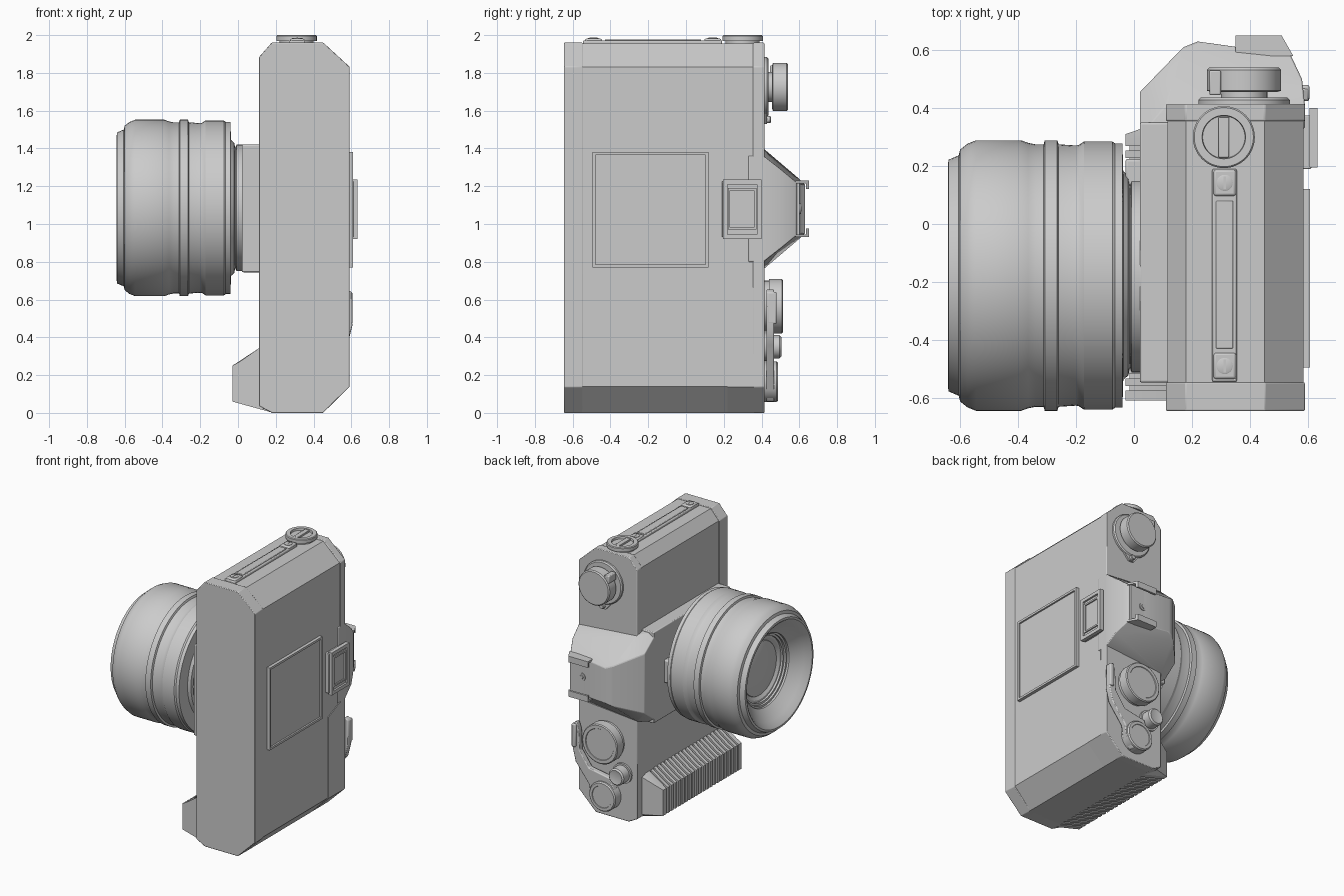
import bpy, bmesh, math
from mathutils import Vector


def finish(name, bm, bevel=0):
    bmesh.ops.recalc_face_normals(bm, faces=bm.faces)
    me = bpy.data.meshes.new(name)
    bm.to_mesh(me)
    bm.free()
    ob = bpy.data.objects.new(name, me)
    bpy.context.collection.objects.link(ob)
    if bevel:
        m = ob.modifiers.new("Bevel", 'BEVEL')
        m.width, m.segments, m.limit_method = bevel, 2, 'ANGLE'
    return ob


def place(axis, u, v, w):
    # (u, v) in the cross-section plane, w along the axis
    return {'x': (w, u, v), 'y': (u, w, v), 'z': (u, v, w)}[axis]


def extrude(name, pts, axis, a, b, bevel=0):
    bm = bmesh.new()
    rings = [[bm.verts.new(place(axis, u, v, w)) for u, v in pts] for w in (a, b)]
    n = len(pts)
    bm.faces.new(rings[0])
    bm.faces.new(rings[1])
    for i in range(n):
        j = (i + 1) % n
        bm.faces.new((rings[0][i], rings[0][j], rings[1][j], rings[1][i]))
    return finish(name, bm, bevel)


def box(name, x, y, z, bevel=0):
    return extrude(name, [(x[0], y[0]), (x[1], y[0]), (x[1], y[1]), (x[0], y[1])], 'z', z[0], z[1], bevel)


def hull(name, pts, bevel=0):
    bm = bmesh.new()
    for p in pts:
        bm.verts.new(p)
    bmesh.ops.convex_hull(bm, input=bm.verts)
    bmesh.ops.dissolve_limit(bm, angle_limit=0.02, verts=bm.verts, edges=bm.edges)
    return finish(name, bm, bevel)


def lathe(name, profile, axis, cu, cv, steps=64):
    # profile of (position along axis, radius)
    bm = bmesh.new()
    rings = []
    for w, r in profile:
        rings.append([bm.verts.new(place(axis, cu + r * math.cos(2 * math.pi * i / steps),
                                         cv + r * math.sin(2 * math.pi * i / steps), w))
                      for i in range(steps)])
    for p, q in zip(rings, rings[1:]):
        for i in range(steps):
            j = (i + 1) % steps
            bm.faces.new((p[i], p[j], q[j], q[i]))
    bm.faces.new(rings[0])
    bm.faces.new(rings[-1])
    return finish(name, bm)


def frame(name, y, z, x, t, depth):
    # raised rim around a rectangular panel on the back
    box(name + "_panel", (x[0], x[1] - depth), y, z)
    for k, (a, b) in enumerate(((y[0], y[0] + t), (y[1] - t, y[1]))):
        box(f"{name}_rim_side_{k}", x, (a, b), z)
    for k, (a, b) in enumerate(((z[0], z[0] + t), (z[1] - t, z[1]))):
        box(f"{name}_rim_end_{k}", x, (y[0] + t, y[1] - t), (a, b))


# Body, base plate and top cover
octagon = [(.18, 0), (.45, 0), (.585, .14), (.585, 1.83), (.45, 1.955), (.18, 1.955), (.115, 1.88), (.115, .04)]
outer = [(.18, 0), (.45, 0), (.59, .137), (.59, 1.833), (.452, 1.96), (.178, 1.96), (.11, 1.882), (.11, .037)]
extrude("body", octagon, 'y', -.56, .36)
extrude("base_plate", outer, 'y', -.645, -.547, .004)
extrude("top_cover", outer, 'y', .355, .415, .005)
low = [(.18, 0), (.45, 0), (.59, .137)]
hull("cover_step", [(x, y, z) for x, z in low + [(.11, .037)] for y in (.22, .36)]
     + [(x, y, z) for x in (.11, .59) for y, z in ((.22, .74), (.355, .80))])

# Front block holding the mount, and the pentaprism housing
box("mount_block", (.02, .14), (-.547, .35), (.745, 1.42), .006)
ZC = 1.08
prism = [(.02, .30, .337), (.14, .30, .337), (.02, .455, .22), (.17, .61, .15), (.22, .63, .13),
         (.26, .62, .13), (.40, .585, .14), (.54, .585, .14), (.58, .50, .21), (.59, .41, .28),
         (.59, .33, .28), (.11, .41, .32)]
hull("prism_housing", [(x, y, ZC + s * h) for x, y, h in prism for s in (1, -1)], .005)

# Accessory shoe
box("shoe_floor", (.35, .53), (.57, .602), (ZC - .145, ZC + .145))
side = [(.35, .58), (.55, .58), (.51, .65), (.35, .65)]
lip = [(.35, .635), (.518, .635), (.51, .65), (.35, .65)]
for k, s in enumerate((1, -1)):
    extrude(f"shoe_wall_{k}", side, 'z', ZC + s * .135, ZC + s * .15)
    extrude(f"shoe_lip_{k}", lip, 'z', ZC + s * .105, ZC + s * .15)
lathe("shoe_contact", [(.59, .028), (.608, .028), (.608, .014), (.612, .012)], 'y', .43, ZC, 24)

# Lens barrel with recessed front
LY, LZ = -.178, 1.085
barrel = [(-.47, .19), (-.49, .22), (-.49, .235), (-.505, .235), (-.505, .25), (-.52, .25), (-.52, .265),
          (-.535, .265), (-.60, .345), (-.636, .375), (-.642, .385), (-.64, .40), (-.605, .415), (-.60, .435),
          (-.575, .455), (-.545, .467), (-.39, .467), (-.365, .458), (-.34, .453), (-.312, .453),
          (-.308, .467), (-.265, .467), (-.26, .453), (-.20, .449), (-.19, .451), (-.172, .463),
          (-.075, .463), (-.065, .456), (-.04, .456), (-.037, .36), (-.02, .345), (-.015, .32), (.03, .32)]
lathe("lens_barrel", barrel, 'x', LY, LZ, 96)
lathe("lens_glass", [(-.45, .215), (-.48, .195), (-.492, .14), (-.499, .07), (-.501, .01)], 'x', LY, LZ, 64)
lathe("mount_flange", [(-.012, .325), (-.008, .335), (.025, .335)], 'x', LY, LZ, 96)
box("mount_lug", (-.03, .03), (.13, .225), (1.0, 1.17), .01)

# Hand grip with ribs
core = [(.115, .33), (.02, .258), (-.015, .24), (-.015, .075), (.18, .015)]
rib = [(.115, .345), (.01, .272), (-.03, .25), (-.03, .06), (.18, .002)]
extrude("grip_core", core, 'y', -.60, .31)
hull("grip_top_end", [(x, .27, z) for x, z in rib] + [(x, .31, z) for x, z in rib]
     + [(.115, .36, .33), (.115, .36, .05)])
N = 20
for i in range(N):
    y = -.56 + i * .83 / N
    extrude(f"grip_rib_{i}", rib, 'y', y, y + .026)
extrude("grip_bottom_end", rib, 'y', -.61, -.575)

# Back panel frame and eyepiece
frame("back_panel", (-.495, .12), (.77, 1.38), (.58, .608), .016, .012)
box("eyepiece_base", (.58, .612), (.19, .375), (.93, 1.225), .004)
frame("eyepiece", (.195, .40), (.92, 1.235), (.605, .633), .025, .014)
frame("eyepiece_window", (.222, .372), (.97, 1.19), (.612, .628), .012, .01)

# Rewind knob
KX, KZ = .38, 1.725
lathe("rewind_base", [(.40, .158), (.428, .158), (.436, .15), (.436, .08), (.46, .08)], 'y', KX, KZ)
lathe("rewind_knob", [(.455, .11), (.46, .128), (.532, .128), (.54, .12)], 'y', KX, KZ)
box("rewind_crank", (.26, .30), (.445, .53), (KZ + .06, KZ + .115), .005)
hull("rewind_pointer", [(x, y, z) for y in (.41, .428) for x, z in
                        ((.28, 1.62), (.48, 1.62), (.36, 1.53), (.40, 1.53))])
lathe("rewind_lock", [(.41, .018), (.445, .018), (.45, .014)], 'y', KX, 1.553, 20)

# Shutter dial, release button, frame counter
lathe("shutter_dial_base", [(.40, .135), (.44, .135)], 'y', .35, .565)
lathe("shutter_dial", [(.44, .145), (.507, .145), (.513, .138), (.513, .115), (.509, .112)], 'y', .35, .565)
lathe("release_button", [(.40, .075), (.43, .075), (.43, .062), (.495, .062), (.505, .052), (.50, .03)],
      'y', .225, .35, 40)
lathe("frame_counter", [(.40, .108), (.478, .108), (.487, .10), (.487, .08), (.483, .078)], 'y', .35, .165, 48)

# Film advance lever
lever = [(.603, .64), (.575, .655), (.555, .60), (.548, .45), (.47, .34), (.30, .31), (.25, .20),
         (.30, .07), (.40, .06), (.455, .13), (.47, .22), (.58, .36), (.605, .46)]
extrude("advance_lever", lever, 'y', .425, .467, .006)
box("lever_tip", (.572, .606), (.43, .48), (.47, .64), .008)

# Side strap strip with screw lugs
box("side_strip", (.27, .355), (-.545, .19), (1.95, 1.972), .006)
box("side_strip_pad", (.283, .342), (-.43, .08), (1.96, 1.978), .004)
for k, y in enumerate((.142, -.49)):
    box(f"strip_lug_{k}", (.275, .352), (y - .045, y + .045), (1.96, 1.981), .008)
    lathe(f"lug_screw_{k}", [(1.975, .028), (1.984, .028), (1.986, .024)], 'z', .313, y, 24)
    box(f"lug_screw_ridge_{k}", (.309, .317), (y - .022, y + .022), (1.98, 1.988))

# Slotted disc on the end
lathe("end_disc", [(1.95, .09), (1.968, .09), (1.97, .107), (1.995, .107), (2.0, .102), (2.0, .075),
                   (1.985, .073)], 'z', .31, .30)
box("end_disc_bar", (.292, .328), (.23, .37), (1.98, 1.998), .003)

# Smooth round parts, keep hard edges
for ob in bpy.data.objects:
    ob.select_set(True)
    bpy.context.view_layer.objects.active = ob
bpy.ops.object.shade_smooth_by_angle(angle=math.radians(30))
